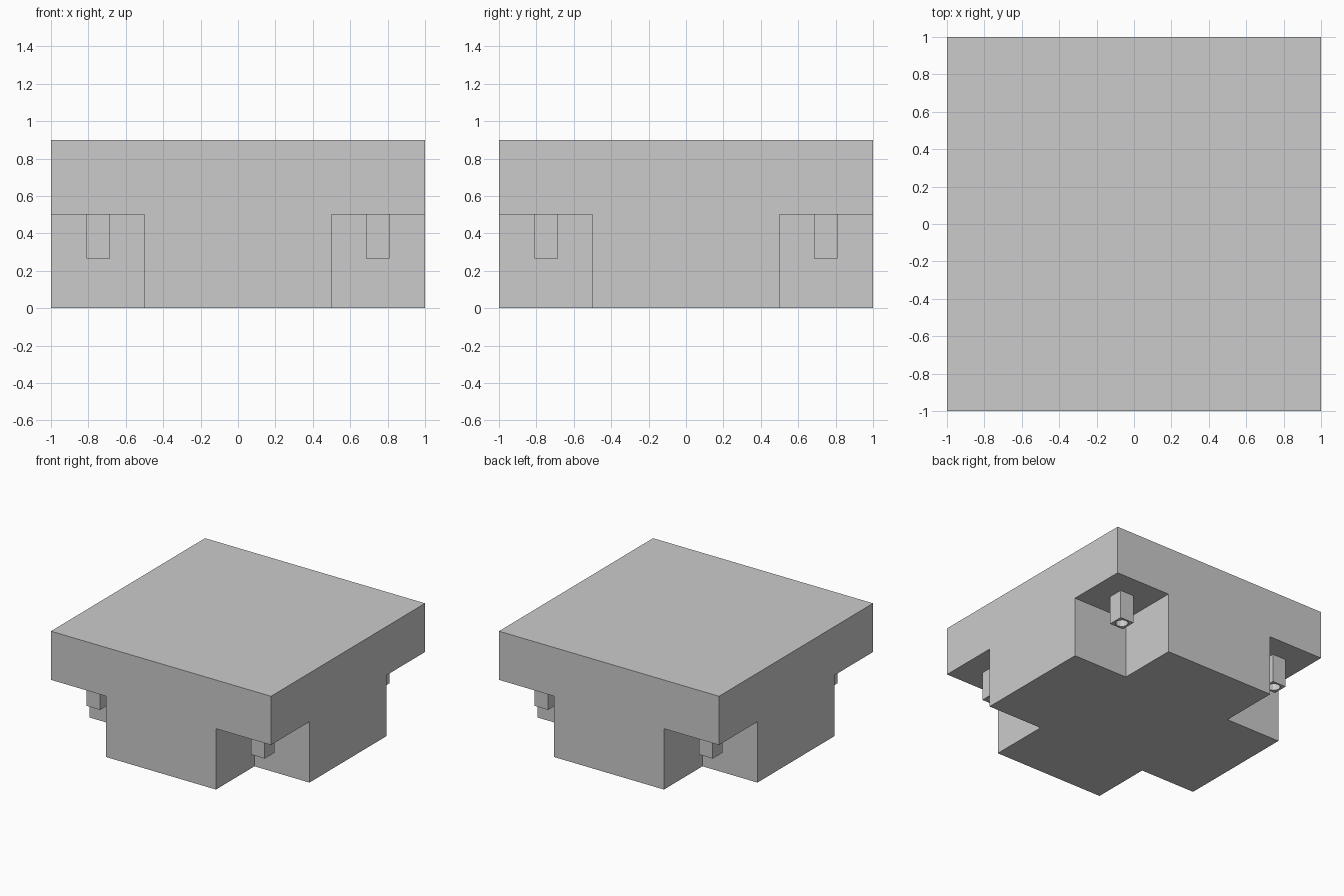
import bpy
import bmesh
from mathutils import Matrix, Vector

if "Cube" in bpy.data.objects:
    bpy.data.objects.remove(bpy.data.objects["Cube"])

# One plain grey for the whole model
grey = bpy.data.materials.new("light_grey")
grey.use_nodes = True
colour = (0.6, 0.6, 0.6, 1)
grey.diffuse_color = colour
grey.node_tree.nodes["Principled BSDF"].inputs["Base Color"].default_value = colour


def add_object(name, bm):
    bmesh.ops.recalc_face_normals(bm, faces=bm.faces)
    mesh = bpy.data.meshes.new(name)
    bm.to_mesh(mesh)
    bm.free()
    mesh.materials.append(grey)
    obj = bpy.data.objects.new(name, mesh)
    bpy.context.collection.objects.link(obj)
    return obj


def extrude_down(bm, faces, depth):
    result = bmesh.ops.extrude_face_region(bm, geom=faces)
    verts = [v for v in result["geom"] if isinstance(v, bmesh.types.BMVert)]
    bmesh.ops.delete(bm, geom=[f for f in faces if f.is_valid], context="FACES_ONLY")
    bmesh.ops.translate(bm, verts=verts, vec=(0, 0, -depth))


HALF, INNER, TOP, STEP = 1.0, 0.5, 0.9, 0.5

# Body: square slab whose underside is extruded into a plus shape
bm = bmesh.new()
bmesh.ops.create_cube(bm, size=1, matrix=Matrix.Translation((0, 0, (TOP + STEP) / 2))
                      @ Matrix.Diagonal((2 * HALF, 2 * HALF, TOP - STEP, 1)))
for axis in (Vector((1, 0, 0)), Vector((0, 1, 0))):
    for side in (-INNER, INNER):
        bmesh.ops.bisect_plane(bm, geom=bm.verts[:] + bm.edges[:] + bm.faces[:],
                               plane_co=axis * side, plane_no=axis)
bm.normal_update()
plus = []
for face in bm.faces:
    c = face.calc_center_median()
    if face.normal.z < -0.9 and (abs(c.x) < INNER or abs(c.y) < INNER):
        plus.append(face)
extrude_down(bm, plus, STEP)
bmesh.ops.dissolve_limit(bm, angle_limit=0.01, verts=bm.verts, edges=bm.edges)
add_object("body", bm)

# Corner pegs: square posts hanging in the notches, bored from below
PEG, PEG_BOTTOM, BORE, SIDES = 0.125, 0.265, 0.048, 12


def add_peg(name, x, y):
    bm = bmesh.new()
    bmesh.ops.create_cube(bm, size=1, matrix=Matrix.Translation((x, y, (STEP + PEG_BOTTOM) / 2))
                          @ Matrix.Diagonal((PEG, PEG, STEP - PEG_BOTTOM, 1)))
    peg = add_object(name, bm)
    bm = bmesh.new()
    bmesh.ops.create_cone(bm, cap_ends=True, segments=SIDES, radius1=BORE, radius2=BORE,
                          depth=0.3, matrix=Matrix.Translation((x, y, PEG_BOTTOM)))
    cutter = add_object(name + "_bore_cutter", bm)
    cutter.hide_render = True
    cutter.hide_viewport = True
    cut = peg.modifiers.new("bore", "BOOLEAN")
    cut.operation = "DIFFERENCE"
    cut.solver = "EXACT"
    cut.object = cutter


for y_name, sy in (("front", -1), ("back", 1)):
    for x_name, sx in (("right", -1), ("left", 1)):
        add_peg(f"{y_name}_{x_name}_peg", sx * 0.748, sy * 0.748)
